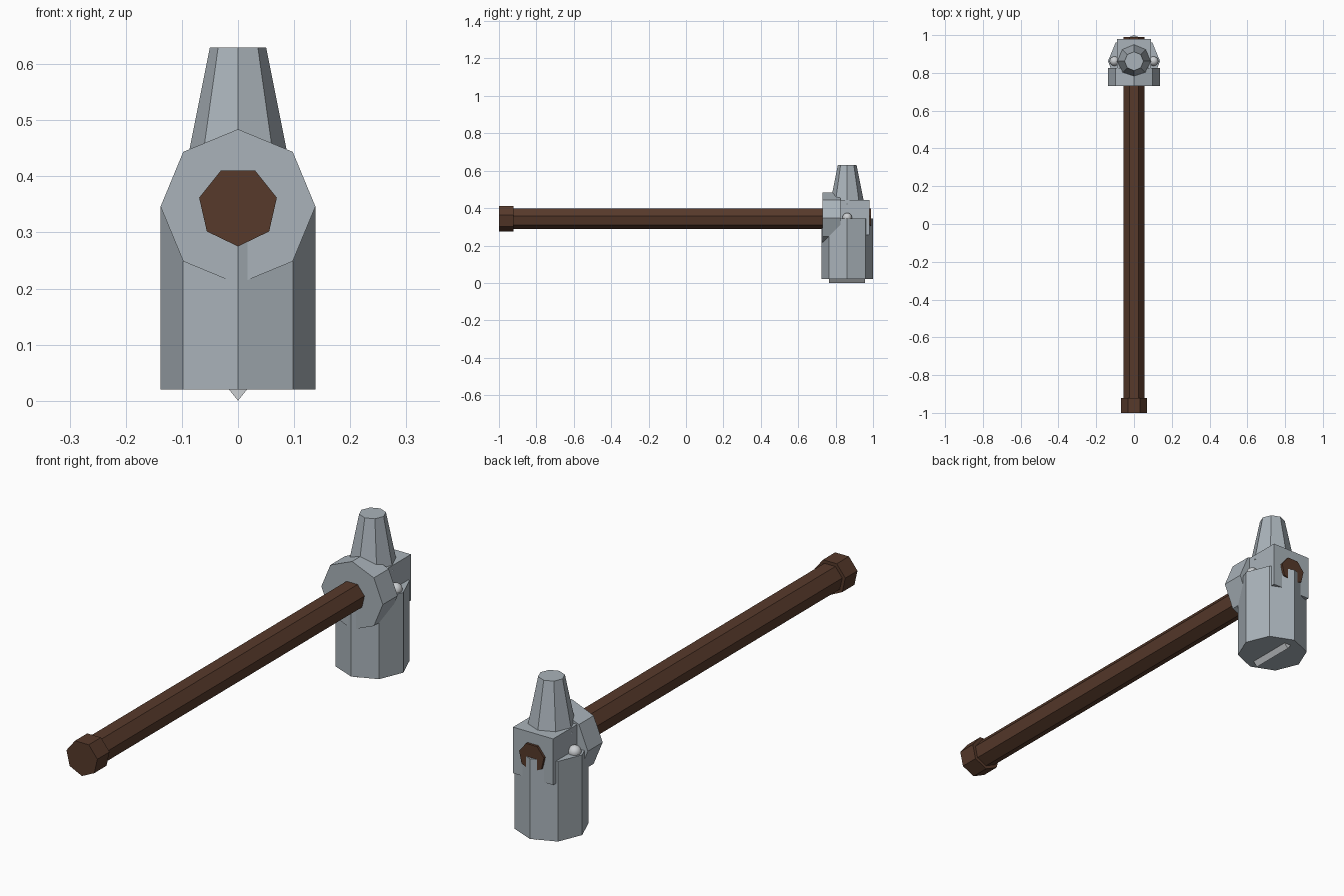
import bpy
from math import pi
from mathutils import Matrix

cube = bpy.data.objects.get("Cube")
if cube:
    bpy.data.objects.remove(cube, do_unlink=True)

HEAD_Y = 0.862    # centre line of the hammer head
GRIP_Z = 0.346    # centre line of the handle


def material(name, rgb):
    mat = bpy.data.materials.new(name)
    mat.use_nodes = True
    colour = (*rgb, 1)
    mat.diffuse_color = colour
    mat.node_tree.nodes["Principled BSDF"].inputs["Base Color"].default_value = colour
    return mat


steel = material("steel grey", (0.40, 0.45, 0.49))
bright = material("bright steel", (0.60, 0.62, 0.64))
wood = material("dark brown wood", (0.095, 0.042, 0.024))


def finish(name, mat):
    ob = bpy.context.object
    ob.name = ob.data.name = name
    ob.data.materials.append(mat)
    return ob


def upright(name, sides, r_low, r_high, z0, z1, mat):
    """Faceted column along z, with corners on the x and y axes."""
    bpy.ops.mesh.primitive_cone_add(vertices=sides, radius1=r_low, radius2=r_high,
                                    depth=z1 - z0, location=(0, HEAD_Y, (z0 + z1) / 2))
    return finish(name, mat)


def lengthwise(name, sides, radius, y0, y1, mat):
    """Faceted column along y, with one corner pointing straight down."""
    bpy.ops.mesh.primitive_cylinder_add(vertices=sides, radius=radius, depth=y1 - y0,
                                        location=(0, (y0 + y1) / 2, GRIP_Z),
                                        rotation=(-pi / 2, 0, 0))
    return finish(name, mat)


def box(name, x, y, z, mat):
    bpy.ops.mesh.primitive_cube_add(size=1, location=[sum(r) / 2 for r in (x, y, z)])
    ob = finish(name, mat)
    ob.data.transform(Matrix.Diagonal([r[1] - r[0] for r in (x, y, z)] + [1]))
    return ob


# Handle
lengthwise("handle_shaft", 7, 0.057, -0.96, 0.99, wood)
lengthwise("handle_pommel", 7, 0.071, -1.0, -0.922, wood)

# Hammer head
upright("striking_block", 8, 0.138, 0.138, 0.02, 0.345, steel)
upright("tapered_peen", 8, 0.092, 0.05, 0.42, 0.63, steel)
lengthwise("front_collar", 8, 0.138, 0.731, 0.826, steel)
box("rear_block", (-0.09, 0.09), (0.78, 0.98), (0.255, 0.442), steel)

# Wedge-shaped ridge under the striking face
ridge = box("face_ridge", (-0.02, 0.02), (0.765, 0.958), (0, 0.04), bright)
for v in ridge.data.vertices:
    if v.co.z < 0:
        v.co.x = 0
    else:
        v.co.z = 0.005

# Round rivets on both sides of the head
for side, x in (("left", 0.104), ("right", -0.104)):
    bpy.ops.mesh.primitive_uv_sphere_add(segments=20, ring_count=12, radius=0.025,
                                         location=(x, HEAD_Y, 0.35))
    finish(side + "_rivet", bright)
    bpy.ops.object.shade_smooth()
